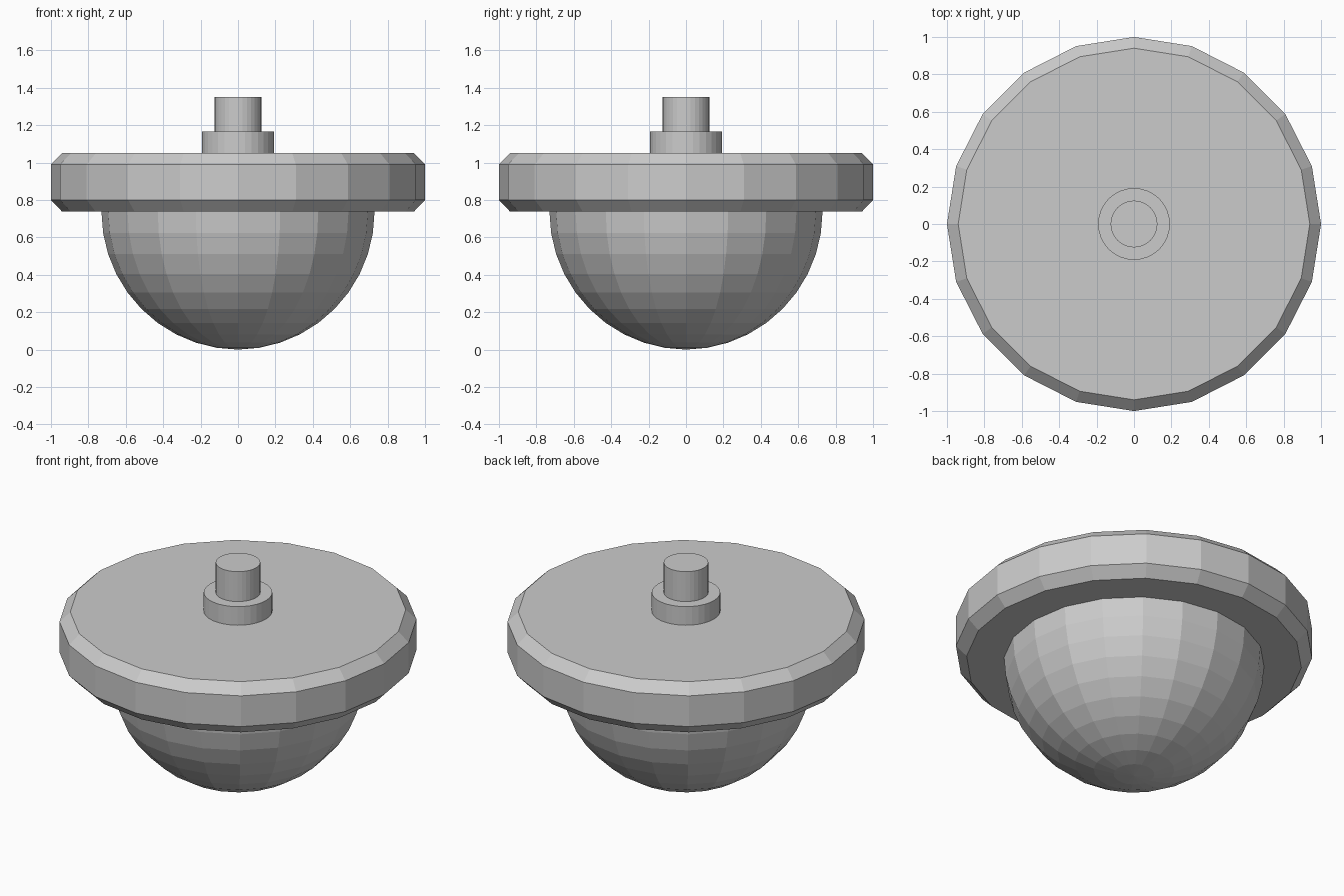
import bpy, bmesh
from math import sin, cos, tau, radians

if "Cube" in bpy.data.objects:
    bpy.data.objects.remove(bpy.data.objects["Cube"])


def lathe(name, profile, sides):
    """Revolve (radius, z) points, listed bottom to top, around z; end on the axis or get capped."""
    bm = bmesh.new()
    rings = []
    for r, z in profile:
        if r == 0:
            rings.append([bm.verts.new((0, 0, z))] * sides)
        else:
            rings.append([bm.verts.new((r * cos(tau * i / sides), r * sin(tau * i / sides), z))
                          for i in range(sides)])
    for low, high in zip(rings, rings[1:]):
        for i in range(sides):
            j = (i + 1) % sides
            # dict keeps order and drops the repeated pole vertex
            bm.faces.new(list(dict.fromkeys((low[i], low[j], high[j], high[i]))))
    if profile[0][0] > 0:
        bm.faces.new(rings[0][::-1])
    if profile[-1][0] > 0:
        bm.faces.new(rings[-1])
    bmesh.ops.recalc_face_normals(bm, faces=bm.faces)
    mesh = bpy.data.meshes.new(name)
    bm.to_mesh(mesh)
    bm.free()
    obj = bpy.data.objects.new(name, mesh)
    bpy.context.collection.objects.link(obj)
    return obj


# Faceted hemisphere underneath
R, SPHERE_Z = 0.73, 0.737
dome = [(0, SPHERE_Z - R)]
dome += [(R * sin(radians(9 * k)), SPHERE_Z - R * cos(radians(9 * k))) for k in range(1, 11)]
dome = [(r, z - dome[0][1] * (1 - k / 10)) for k, (r, z) in enumerate(dome)]
lathe("dome", dome, 20)

# Wide disc with chamfered rims
lathe("disc", [(0.94, 0.737), (1, 0.80), (1, 0.99), (0.94, 1.05)], 20)

# Collar and stem on top
lathe("collar", [(0.192, 1.05), (0.192, 1.165)], 32)
lathe("stem", [(0.125, 1.165), (0.125, 1.35)], 32)
